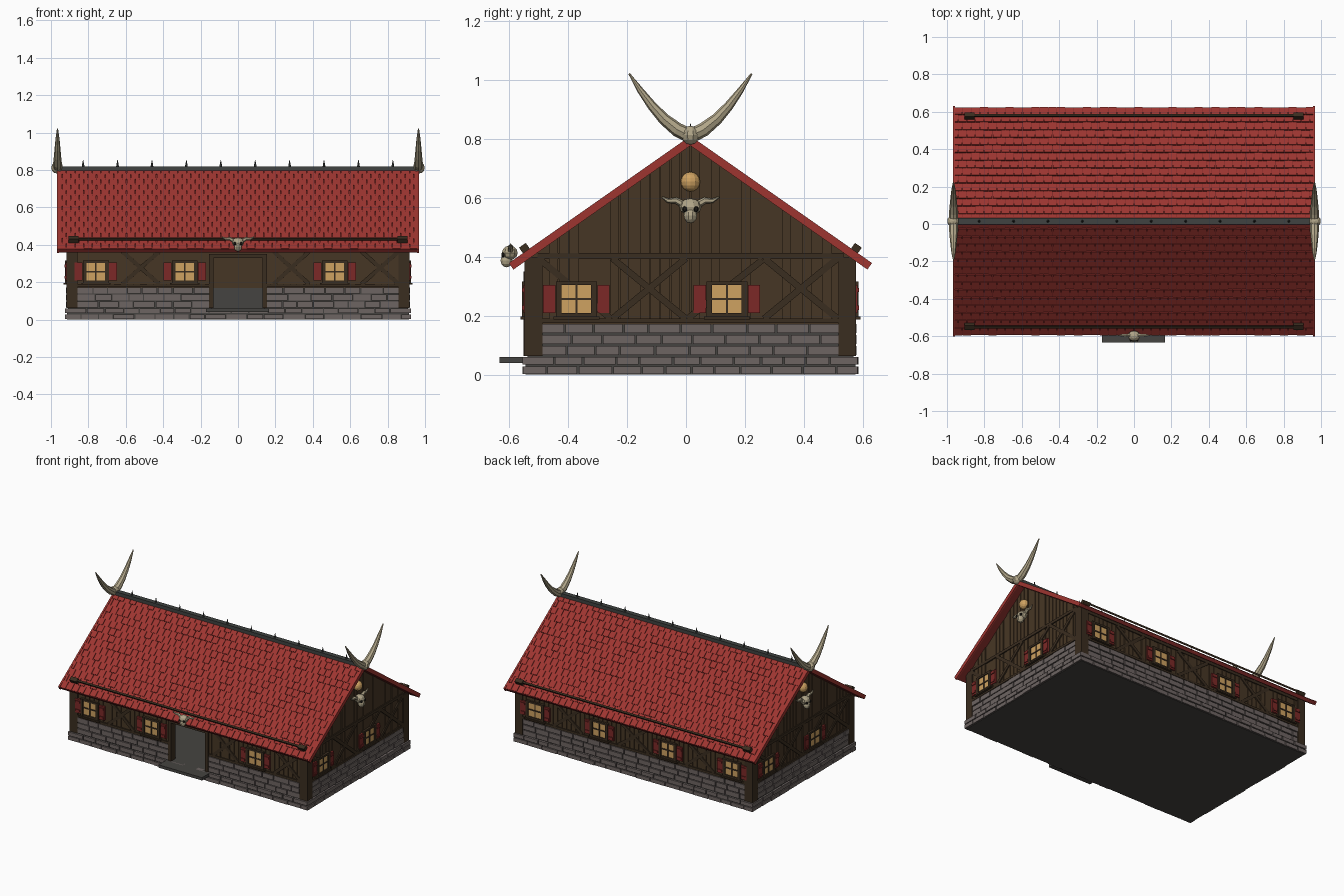
import bpy, bmesh, math, random
from mathutils import Matrix, Vector

random.seed(4)
cube = bpy.data.objects.get("Cube")
if cube:
    bpy.data.objects.remove(cube)

COLOURS = {
    "roof_red": (0.34, 0.036, 0.03), "dark_red": (0.2, 0.022, 0.02),
    "wall_brown": (0.062, 0.037, 0.018), "dark_timber": (0.042, 0.026, 0.014),
    "stone": (0.155, 0.128, 0.122), "mortar_grey": (0.06, 0.057, 0.052),
    "iron_grey": (0.05, 0.055, 0.052), "bone": (0.44, 0.38, 0.25),
    "warm_glass": (0.62, 0.36, 0.12), "socket_black": (0.015, 0.013, 0.01),
}
MATS = {}
for name, rgb in COLOURS.items():
    mat = bpy.data.materials.new(name)
    mat.use_nodes = True
    mat.diffuse_color = (*rgb, 1)
    bsdf = mat.node_tree.nodes["Principled BSDF"]
    bsdf.inputs["Base Color"].default_value = (*rgb, 1)
    bsdf.inputs["Roughness"].default_value = 0.9
    MATS[name] = mat


class Part:
    """Collects simple solids into one flat-shaded object."""
    parts = []

    def __init__(self, name, colour):
        self.name, self.colour, self.verts, self.faces = name, colour, [], []
        Part.parts.append(self)

    def add(self, verts, faces, m):
        n = len(self.verts)
        self.verts += [m @ Vector(v) for v in verts]
        self.faces += [[i + n for i in f] for f in faces]

    def box(self, lo, hi, m=Matrix()):
        verts = [(x, y, z) for x in (lo[0], hi[0]) for y in (lo[1], hi[1]) for z in (lo[2], hi[2])]
        self.add(verts, [(0, 1, 3, 2), (4, 6, 7, 5), (0, 4, 5, 1),
                         (2, 3, 7, 6), (0, 2, 6, 4), (1, 5, 7, 3)], m)

    def prism(self, outline, y0, y1, m=Matrix()):
        n = len(outline)
        verts = [(u, y, z) for y in (y0, y1) for u, z in outline]
        sides = [(i, (i + 1) % n, (i + 1) % n + n, i + n) for i in range(n)]
        self.add(verts, sides + [range(n), range(n, 2 * n)], m)

    def tube(self, path, radii, m=Matrix(), n=8):
        path = [Vector(p) for p in path]
        verts, faces, last = [], [], len(path) - 1
        for i, p in enumerate(path):
            t = (path[min(i + 1, last)] - path[max(i - 1, 0)]).normalized()
            a = t.cross(Vector((0, 1, 0))).normalized()
            b = t.cross(a)
            for k in range(n):
                q = math.tau * k / n
                verts.append(p + radii[i] * (a * math.cos(q) + b * math.sin(q)))
        for i in range(last):
            for k in range(n):
                j = (k + 1) % n
                faces.append((i * n + k, i * n + j, i * n + n + j, i * n + n + k))
        faces += [range(n), range(last * n, last * n + n)]
        self.add(verts, faces, m)

    def blob(self, c, r, m=Matrix(), n=10, rings=7):
        angles = [math.pi * i / (rings - 1) for i in range(rings)]
        self.tube([(0, 0, -math.cos(a)) for a in angles], [max(math.sin(a), 0.03) for a in angles],
                  m @ Matrix.Translation(c) @ Matrix.Diagonal((*r, 1)), n)

    def build(self):
        me = bpy.data.meshes.new(self.name)
        me.from_pydata(self.verts, [], self.faces)
        bm = bmesh.new()
        bm.from_mesh(me)
        bmesh.ops.recalc_face_normals(bm, faces=bm.faces)
        bm.to_mesh(me)
        bm.free()
        me.materials.append(MATS[self.colour])
        ob = bpy.data.objects.new(self.name, me)
        bpy.context.scene.collection.objects.link(ob)


# Main measures
CY, HX, HY = 0.015, 0.905, 0.55
RIDGE, SLOPE, EAVE, ROOF_X = 0.808, 0.70, 0.612, 0.963
PLINTH, STONE_TOP = 0.063, 0.175


def roof_z(d):
    return RIDGE - SLOPE * abs(d)


def wall(angle, dist):
    """Frame of a wall seen from outside: x along it, y inward, z up."""
    return (Matrix.Translation((0, CY, 0)) @ Matrix.Rotation(math.radians(angle), 4, 'Z')
            @ Matrix.Translation((0, -dist, 0)))


FRONT, LEFT, BACK, RIGHT = wall(0, HY), wall(90, HX), wall(180, HY), wall(270, HX)

walls = Part("timber_walls", "wall_brown")
planks = Part("wall_planks", "wall_brown")
beams = Part("timber_beams", "dark_timber")
mortar = Part("stone_core", "mortar_grey")
bricks = Part("stone_blocks", "stone")
frames = Part("window_frames", "dark_timber")
panes = Part("window_panes", "warm_glass")
shutters = Part("shutters", "dark_red")
bones = Part("skulls", "bone")
sockets = Part("skull_sockets", "socket_black")
horns = Part("ridge_horns", "bone")
lamps = Part("gable_lamps", "warm_glass")
DOOR = 0.14


def lay_bricks(m, u0, u1, z0, z1, rows, out):
    h = (z1 - z0) / rows
    for r in range(rows):
        u = u0
        while u < u1 - 0.01:
            e = u + random.uniform(0.075, 0.12)
            e = u1 if e > u1 - 0.04 else e
            bricks.box((u + .003, -out - random.uniform(0, .005), z0 + r * h + .003),
                       (e - .003, 0.01, z0 + r * h + h - .003), m)
            u = e


def lay_planks(m, u0, u1, top):
    n = round((u1 - u0) / 0.035)
    w = (u1 - u0) / n
    for i in range(n):
        a, b = u0 + i * w, u0 + (i + 1) * w
        planks.prism([(a + .002, STONE_TOP), (b - .002, STONE_TOP), (b - .002, top(b)), (a + .002, top(a))],
                     -random.uniform(.003, .008), 0.005, m)


def brace(m, u0, z0, u1, z1, w=0.011):
    d = Vector((u1 - u0, z1 - z0)).normalized() * w
    beams.prism([(u0 + d.y, z0 - d.x), (u1 + d.y, z1 - d.x), (u1 - d.y, z1 + d.x), (u0 - d.y, z0 + d.x)],
                -.012, 0, m)


def cross(m, u0, u1, z0, z1):
    brace(m, u0, z0, u1, z1)
    brace(m, u0, z1, u1, z0)


def window(m, u, z=0.257):
    def bar(part, x0, x1, z0, z1, out):
        part.box((u + x0, -out, z + z0), (u + x1, 0, z + z1), m)
    bar(panes, -.054, .054, -.05, .05, .013)
    for s in (-1, 1):
        bar(frames, *sorted((s * .05, s * .069)), -.06, .06, .021)
        bar(frames, -.069, .069, *sorted((s * .047, s * .06)), .02)
        a, b = sorted((s * .071, s * .113))
        bar(shutters, a, b, -.048, .048, .017)
        for h in (-.03, .03):
            bar(shutters, a + .004, b - .004, h - .007, h + .007, .022)
    bar(frames, -.004, .004, -.05, .05, .017)
    bar(frames, -.054, .054, -.004, .004, .017)
    bar(frames, -.078, .078, -.07, -.06, .027)


def skull(m):
    bones.blob((0, -.015, .01), (.038, .032, .028), m)
    bones.blob((0, -.028, -.02), (.023, .024, .026), m)
    for s in (-1, 1):
        sockets.blob((s * .019, -.041, .002), (.009, .008, .01), m, 6, 5)
        bones.tube([(s * x, -.012, z) for x, z in ((.025, .018), (.05, .032), (.075, .03), (.098, .044))],
                   (.012, .011, .008, .002), m, 6)


# Floor, plinth and lower stone walls
mortar.box((-HX - .01, CY - HY - .01, 0), (HX + .01, CY + HY + .01, PLINTH - .003))
for m, half in ((FRONT, HX), (BACK, HX), (LEFT, HY), (RIGHT, HY)):
    lay_bricks(m, -half - .02, half + .02, 0, PLINTH, 2, .016)
    spans = [(-half, -DOOR), (DOOR, half)] if m is FRONT else [(-half, half)]
    for a, b in spans:
        mortar.box((a + .002, -.003, PLINTH - .01), (b - .002, .035, STONE_TOP - .005), m)
        lay_bricks(m, max(a + .012, -half + .045), min(b - .012, half - .045), PLINTH, STONE_TOP, 3, .009)
    # Corner posts and the sill beam
    for s in (-1, 1):
        beams.box((s * half - .03 - s * .018, -.013, PLINTH), (s * half + .03 - s * .018, .02, .40), m)
    for a, b in spans:
        beams.box((a, -.012, STONE_TOP), (b, .01, STONE_TOP + .016), m)

# Long walls with a doorway in the front
TOP = 0.395
walls.box((-HX, 0, STONE_TOP - .005), (-DOOR, .03, TOP), FRONT)
walls.box((DOOR, 0, STONE_TOP - .005), (HX, .03, TOP), FRONT)
walls.box((-DOOR, 0, .335), (DOOR, .03, TOP), FRONT)
walls.box((-HX, 0, STONE_TOP - .005), (HX, .03, TOP), BACK)
lay_planks(FRONT, -HX, -DOOR, lambda u: TOP)
lay_planks(FRONT, DOOR, HX, lambda u: TOP)
lay_planks(BACK, -HX, HX, lambda u: TOP)
for m in (FRONT, BACK):
    beams.box((-HX, -.012, .365), (HX, 0, .39), m)
for u in (-.76, -.285, .517):
    window(FRONT, u)
for u in (-.76, -.265, .265, .76):
    window(BACK, u)
for m, bays in ((FRONT, ((-.62, -.42), (.19, .38), (.66, .86))), (BACK, ((-.62, -.40), (-.12, .12), (.40, .62)))):
    for a, b in bays:
        cross(m, a, b, .19, .365)

# Door surround and step
for s in (-1, 1):
    beams.box((s * .143 - .011, -.016, PLINTH), (s * .143 + .011, .035, .345), FRONT)
beams.box((-.154, -.016, .33), (.154, .035, .35), FRONT)
Part("door_step", "mortar_grey").box((-.17, -.633, .04), (.165, -.53, .06))

# Gable ends
for m in (LEFT, RIGHT):
    under = HY, roof_z(HY) - .025
    walls.prism([(-HY, PLINTH), (HY, PLINTH), under, (0, RIDGE - .025), (-HY, under[1])], 0, .03, m)
    lay_planks(m, -HY, 0, lambda u: roof_z(u) - .026)
    lay_planks(m, 0, HY, lambda u: roof_z(u) - .026)
    beams.box((-.52, -.012, .393), (.52, 0, .413), m)
    for a in (-.265, .25):
        cross(m, a, a + .25, .19, .395)
    brace(m, -.51, .39, -.27, .19)
    brace(m, -.01, .19, .245, .39)
    window(m, -.387)
    window(m, .124)
    lamps.blob((0, -.01, .655), (.033, .03, .033), m, 12, 9)
    skull(m @ Matrix.Translation((0, -.01, .56)))
    # Crossed ridge horns
    horns.blob((0, -.062, .813), (.032, .033, .032), m)
    for s in (-1, 1):
        path = ((0, .81), (.045, .832), (.09, .868), (.13, .912), (.17, .965), (.208, 1.022))
        horns.tube([(s * u, -.06, z) for u, z in path], (.025, .024, .02, .016, .011, .003), m)
skull(Matrix.Translation((0, -.585, .405)) @ Matrix.Scale(.88, 4))

# Roof: slabs, overlapping tiles and snow rails
slab = Part("roof_slabs", "dark_red")
tiles = Part("roof_tiles", "roof_red")
verge = Part("verge_boards", "roof_red")
rails = Part("snow_rails", "dark_timber")
pitch = math.atan(SLOPE)
length, rows, cols = EAVE / math.cos(pitch), 15, 42
step, width = length / rows, 2 * ROOF_X / cols
for angle in (0, 180):
    # Slope frame: x along the ridge, y up the slope, z outward, origin at the ridge
    m = (Matrix.Translation((0, CY, RIDGE)) @ Matrix.Rotation(math.radians(angle), 4, 'Z')
         @ Matrix.Rotation(pitch, 4, 'X'))
    slab.box((-ROOF_X + .004, -length, -.025), (ROOF_X - .004, 0, -.006), m)
    for s in (-1, 1):
        verge.box((s * ROOF_X - .006, -length - .004, -.025), (s * ROOF_X + .006, 0, .002), m)
    for r in range(rows):
        tilt = m @ Matrix.Translation((0, -r * step, -.005)) @ Matrix.Rotation(.09, 4, 'X')
        shift = width / 2 * (r % 2)
        for c in range(cols + r % 2):
            a = max(-ROOF_X + c * width - shift, -ROOF_X)
            b = min(-ROOF_X + (c + 1) * width - shift, ROOF_X)
            tiles.box((a + .0015, -step + .002 + random.uniform(-.003, .003), -.004),
                      (b - .0015, 0, .007), tilt)
    y = -.556 / math.cos(pitch)
    rails.box((-.9, y - .006, .01), (.9, y + .006, .022), m)
    for s in (-1, 1):
        rails.box((s * .88 - .027, y - .014, -.002), (s * .88 + .027, y + .014, .025), m)

# Ridge cap with spikes
ridge = Part("ridge_cap", "iron_grey")
ridge.box((-.955, CY - .017, RIDGE - .012), (.955, CY + .017, RIDGE + .012))
for i in range(10):
    x = (i - 4.5) * .184
    ridge.tube([(x, CY, RIDGE), (x, CY, RIDGE + .02), (x, CY, RIDGE + .045)], (.009, .006, .001), n=6)

for part in Part.parts:
    part.build()
